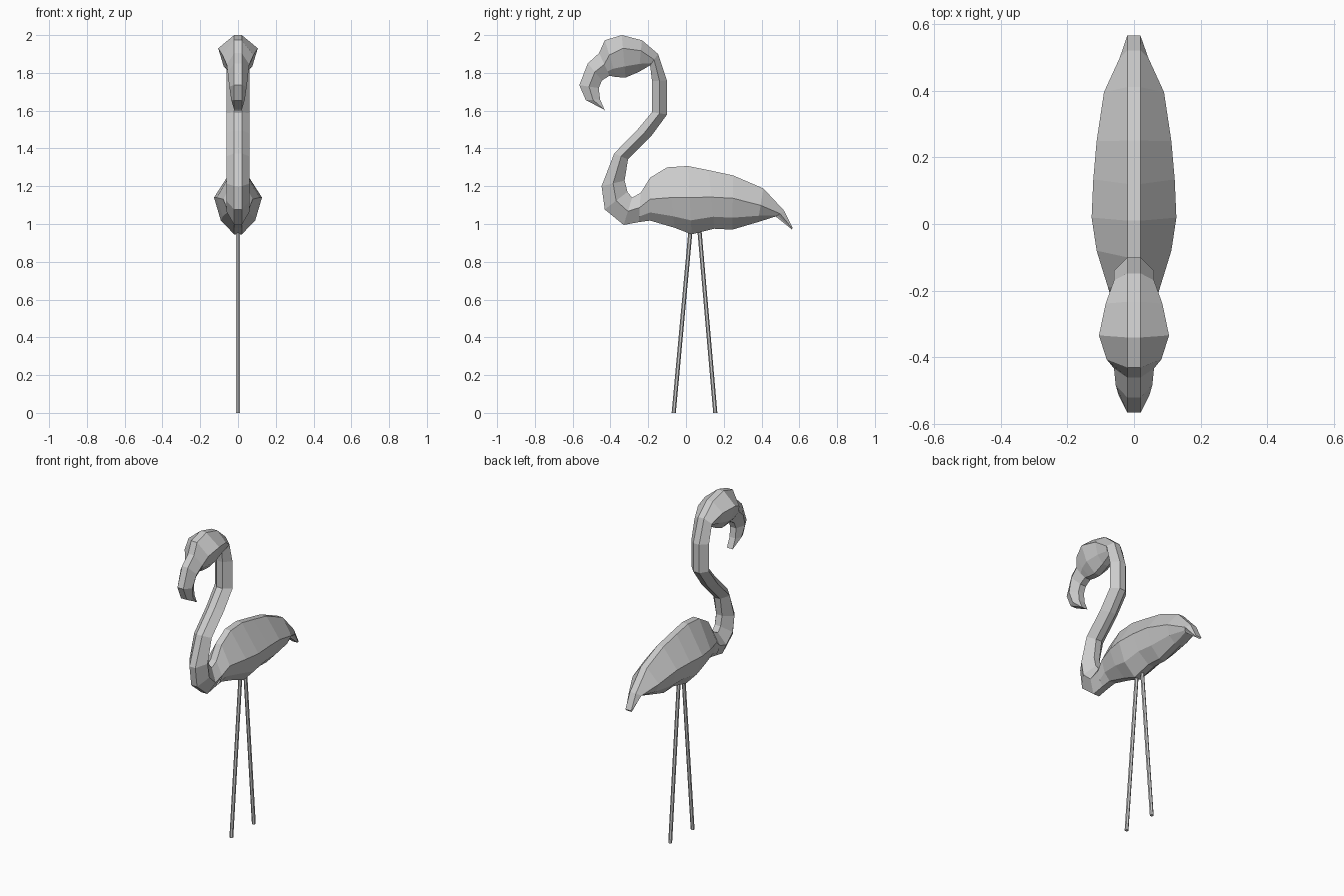
import bpy, bmesh
from mathutils import Vector

STRIP = 0.02  # half width of the flat strip along the centre line


def ring(row, belly):
    """Cross-section from outer point, inner point, half width, and side position."""
    oy, oz, iy, iz, w, t = row
    o, i = Vector((oy, oz)), Vector((iy, iz))
    half = [(STRIP, o), (w, o.lerp(i, t))]
    if belly:
        half.append((w * 0.72, o.lerp(i, t + 0.62 * (1 - t))))
    half.append((STRIP, i))
    pts = half + [(-x, p) for x, p in reversed(half)]
    return [(x, p.x, p.y) for x, p in pts]


def loft(name, rows, belly=False, cap_end=False):
    bm = bmesh.new()
    rings = [[bm.verts.new(c) for c in ring(r, belly)] for r in rows]
    n = len(rings[0])
    for a, b in zip(rings, rings[1:]):
        for k in range(n):
            m = (k + 1) % n
            bm.faces.new((a[k], a[m], b[m], b[k]))
    if cap_end:
        bm.faces.new(rings[-1])
    bmesh.ops.recalc_face_normals(bm, faces=bm.faces)
    finish(name, bm)


def finish(name, bm):
    mesh = bpy.data.meshes.new(name)
    bm.to_mesh(mesh)
    bm.free()
    bpy.context.collection.objects.link(bpy.data.objects.new(name, mesh))


# rows: outer y, z, inner y, z, half width, side position (0 outer .. 1 inner)
# Body and tail
loft("body", [
    (-0.24, 1.165, -0.25, 1.01, 0.062, 0.5),
    (-0.19, 1.245, -0.19, 1.018, 0.078, 0.5),
    (-0.10, 1.30, -0.06, 0.98, 0.112, 0.5),
    (0.01, 1.307, 0.03, 0.945, 0.127, 0.46),
    (0.12, 1.285, 0.15, 0.975, 0.122, 0.46),
    (0.25, 1.257, 0.245, 0.97, 0.112, 0.42),
    (0.41, 1.188, 0.38, 1.01, 0.09, 0.5),
    (0.52, 1.07, 0.475, 1.04, 0.043, 0.5),
    (0.565, 0.98, 0.56, 0.972, 0.02, 0.5),
], belly=True, cap_end=True)

# S-shaped neck
loft("neck", [
    (-0.24, 1.165, -0.25, 1.01, 0.062, 0.5),
    (-0.285, 1.14, -0.33, 0.995, 0.062, 0.5),
    (-0.31, 1.17, -0.43, 1.077, 0.062, 0.5),
    (-0.325, 1.23, -0.447, 1.20, 0.062, 0.5),
    (-0.307, 1.342, -0.38, 1.374, 0.06, 0.5),
    (-0.185, 1.464, -0.26, 1.496, 0.06, 0.5),
    (-0.10, 1.58, -0.18, 1.592, 0.06, 0.5),
    (-0.10, 1.756, -0.18, 1.756, 0.06, 0.5),
    (-0.148, 1.90, -0.19, 1.84, 0.06, 0.5),
])

# Head
loft("head", [
    (-0.148, 1.90, -0.19, 1.84, 0.06, 0.5),
    (-0.233, 1.973, -0.25, 1.805, 0.085, 0.33),
    (-0.34, 2.0, -0.32, 1.775, 0.105, 0.31),
    (-0.43, 1.973, -0.37, 1.778, 0.082, 0.4),
    (-0.46, 1.905, -0.405, 1.785, 0.06, 0.5),
], belly=True, cap_end=True)

# Hooked beak
loft("beak", [
    (-0.46, 1.905, -0.405, 1.785, 0.06, 0.5),
    (-0.52, 1.85, -0.445, 1.76, 0.055, 0.5),
    (-0.565, 1.735, -0.462, 1.72, 0.046, 0.5),
    (-0.53, 1.655, -0.455, 1.66, 0.036, 0.5),
    (-0.435, 1.607, -0.43, 1.602, 0.02, 0.5),
], cap_end=True)

# Thin rod legs
for name, y_top, y_foot in (("front_leg", 0.025, -0.065), ("back_leg", 0.07, 0.155)):
    bm = bmesh.new()
    bmesh.ops.create_cone(bm, cap_ends=True, segments=6, radius1=0.011,
                          radius2=0.011, depth=1.0)
    for v in bm.verts:
        top = v.co.z > 0
        v.co.y += y_top if top else y_foot
        v.co.z = 0.98 if top else 0.0
    finish(name, bm)
